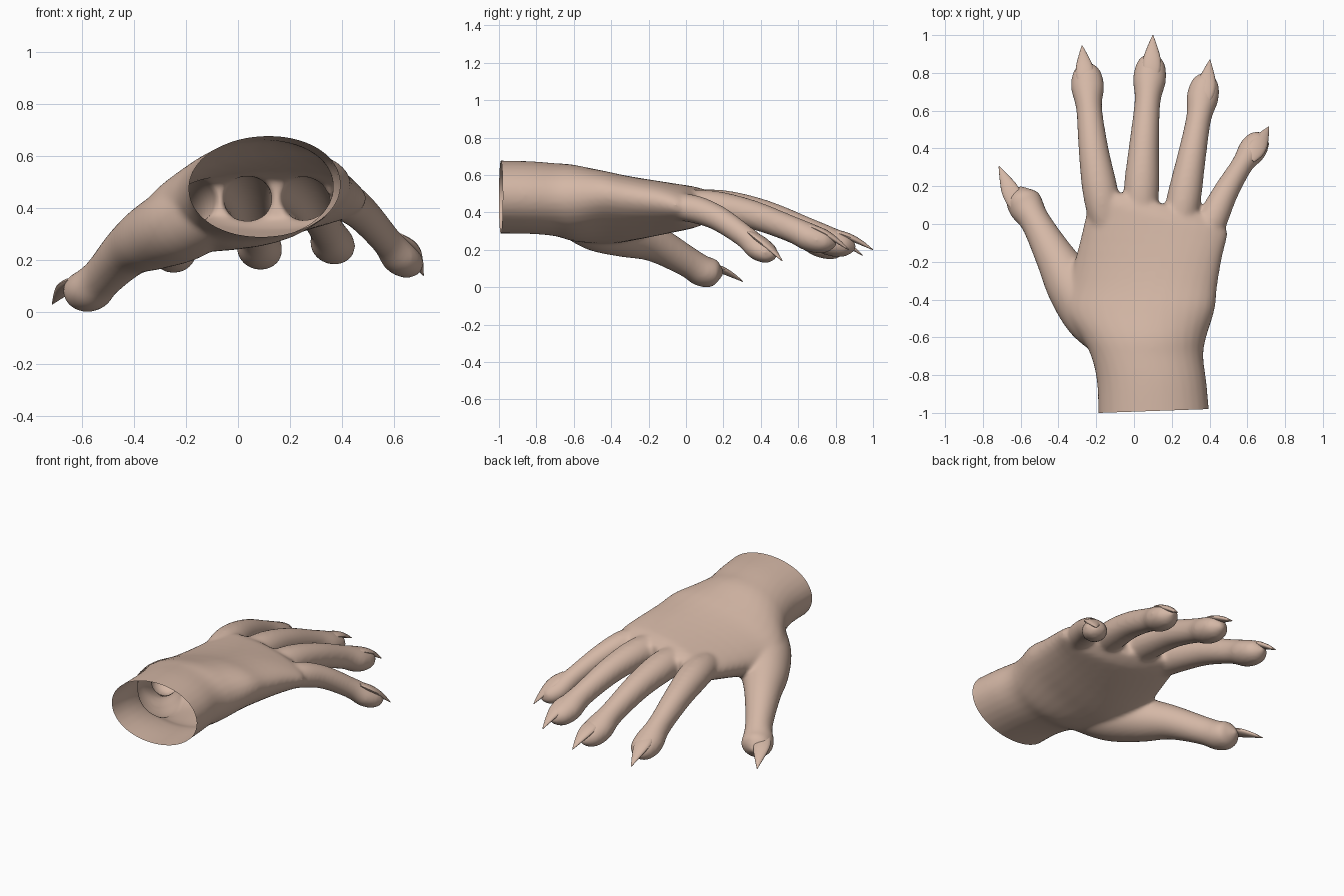
import bpy, bmesh, math
from mathutils import Vector

if "Cube" in bpy.data.objects:
    bpy.data.objects.remove(bpy.data.objects["Cube"])

skin = bpy.data.materials.new("skin")
skin.diffuse_color = (0.66, 0.475, 0.38, 1)
skin.use_nodes = True
skin.node_tree.nodes["Principled BSDF"].inputs["Base Color"].default_value = skin.diffuse_color


def spline(pts, sub):
    """Smooth interpolation through rows of numbers (Catmull-Rom)."""
    out = []
    for i in range(len(pts) - 1):
        rows = [pts[max(i - 1, 0)], pts[i], pts[i + 1], pts[min(i + 2, len(pts) - 1)]]
        for k in range(sub):
            t = k / sub
            out.append([0.5 * (2 * b + (c - a) * t + (2 * a - 5 * b + 4 * c - d) * t * t
                        + (3 * b - a - 3 * c + d) * t ** 3) for a, b, c, d in zip(*rows)])
    return out + [list(pts[-1])]


def loft(bm, pts, axis=None, power=2.0, sub=5, n=32):
    """Closed tube; rows are x, y, z, half width, half height, tilt in degrees."""
    rows = spline([tuple(p) + (0,) * (6 - len(p)) for p in pts], sub)
    rings = []
    for i, (x, y, z, rx, rz, tilt) in enumerate(rows):
        a, b = rows[max(i - 1, 0)], rows[min(i + 1, len(rows) - 1)]
        t = axis or (Vector(b[:3]) - Vector(a[:3])).normalized()
        side = t.cross(Vector((0, 0, 1))).normalized()
        up = side.cross(t)
        ca, sa = math.cos(math.radians(tilt)), math.sin(math.radians(tilt))
        ring = []
        for k in range(n):
            c, s = math.cos(2 * math.pi * k / n), math.sin(2 * math.pi * k / n)
            u = max(rx, 0.002) * math.copysign(abs(c) ** (2 / power), c)
            v = max(rz, 0.002) * math.copysign(abs(s) ** (2 / power), s)
            ring.append(bm.verts.new(Vector((x, y, z)) + side * (u * ca - v * sa)
                                     + up * (u * sa + v * ca)))
        rings.append(ring)
    for r, q in zip(rings, rings[1:]):
        for k in range(n):
            bm.faces.new((r[k], r[(k + 1) % n], q[(k + 1) % n], q[k]))
    bm.faces.new(rings[0][::-1])
    bm.faces.new(rings[-1])
    return [v for r in rings for v in r]


def finish(bm, name):
    bmesh.ops.recalc_face_normals(bm, faces=bm.faces)
    mesh = bpy.data.meshes.new(name)
    bm.to_mesh(mesh)
    bm.free()
    ob = bpy.data.objects.new(name, mesh)
    bpy.context.collection.objects.link(ob)
    mesh.materials.append(skin)
    bpy.ops.object.select_all(action='DESELECT')
    ob.select_set(True)
    bpy.context.view_layer.objects.active = ob
    return ob


def finger(bm, base, tip, bow, size):
    """Bent finger: share of length, share of drop, half width, half height."""
    profile = [(-.15, .1, .03, .03), (0, .03, .082, .075), (.2, .03, .094, .088),
               (.45, .22, .08, .08), (.71, .6, .069, .072), (.84, .84, .088, .077),
               (.945, .95, .07, .06), (1, 1, .012, .012)]
    a, b = Vector(base), Vector(tip)
    rows = []
    for f, drop, w, h in profile:
        p = a.lerp(b, f)
        rows.append((p.x + bow * math.sin(math.pi * f), p.y,
                     a.z + (b.z - a.z) * drop, w * size, h * size))
    loft(bm, rows)


def claw(name, root, tip):
    """Flattened point, widest in the middle."""
    a, b = Vector(root), Vector(tip)
    bm = bmesh.new()
    rows = []
    for f, w, h in ((0, .025, .008), (.25, .046, .016), (.5, .046, .018),
                    (.75, .027, .013), (1, .002, .002)):
        p = a.lerp(b, f) + Vector((0, 0, .016 * math.sin(math.pi * f)))
        rows.append((*p, w, h))
    loft(bm, rows, n=16, sub=4)
    finish(bm, name + "_claw")
    bpy.ops.object.shade_smooth_by_angle(angle=math.radians(50))


bm = bmesh.new()

# Wrist and palm, with the knuckle end slanting back toward the little finger
palm = [(.108, -1.08, .483, .298, .195, 3), (.095, -.85, .48, .29, .194, 3),
        (.07, -.7, .468, .298, .194, 5), (.05, -.6, .45, .335, .2, 9),
        (.025, -.45, .428, .41, .18, 12), (.05, -.3, .42, .40, .16, 10),
        (.12, 0, .427, .375, .12, 2), (.12, .08, .43, .365, .10, 0),
        (.12, .13, .43, .335, .07, 0)]
for v in loft(bm, palm, Vector((0, 1, 0)), 2.05):
    v.co.y -= .25 * (v.co.x - .05) * min(max((v.co.y + .15) / .25, 0), 1)

# Thumb
loft(bm, [(-.08, -.62, .42, .13, .14), (-.21, -.48, .345, .16, .15),
          (-.325, -.33, .29, .14, .13), (-.42, -.17, .235, .105, .1),
          (-.52, .01, .135, .08, .082), (-.57, .09, .085, .094, .083),
          (-.595, .15, .08, .083, .072), (-.607, .2, .075, .012, .012)])

# Index, middle, ring and little fingers
finger(bm, (-.145, 0, .435), (-.253, .86, .197), -.02, 1)
finger(bm, (.03, 0, .44), (.096, .91, .21), -.007, 1)
finger(bm, (.23, -.05, .44), (.388, .805, .23), 0, .97)
finger(bm, (.37, -.09, .43), (.69, .48, .165), -.03, .85)

# Fuse everything into one skin, soften the joins
hand = finish(bm, "hand")
rem = hand.modifiers.new("fuse", 'REMESH')
rem.mode = 'VOXEL'
rem.voxel_size = 0.011
smo = hand.modifiers.new("soften", 'SMOOTH')
smo.factor = 0.5
smo.iterations = 16
for m in ("fuse", "soften"):
    bpy.ops.object.modifier_apply(modifier=m)

# Cut the wrist open
bm = bmesh.new()
bm.from_mesh(hand.data)
bmesh.ops.bisect_plane(bm, geom=bm.verts[:] + bm.edges[:] + bm.faces[:],
                       plane_co=(.1, -.99, 0), plane_no=(-.035, 1, 0), clear_inner=True)
bm.to_mesh(hand.data)
bm.free()
if not hand.data.materials:
    hand.data.materials.append(skin)
bpy.ops.object.shade_smooth()

# Claws, from the top of each fingertip to the point
claw("thumb", (-.60, .06, .13), (-.715, .305, .03))
claw("index", (-.25, .71, .295), (-.275, .945, .17))
claw("middle", (.09, .75, .305), (.1, 1.0, .2))
claw("ring", (.372, .64, .335), (.402, .87, .2))
claw("little", (.615, .34, .295), (.714, .515, .14))
